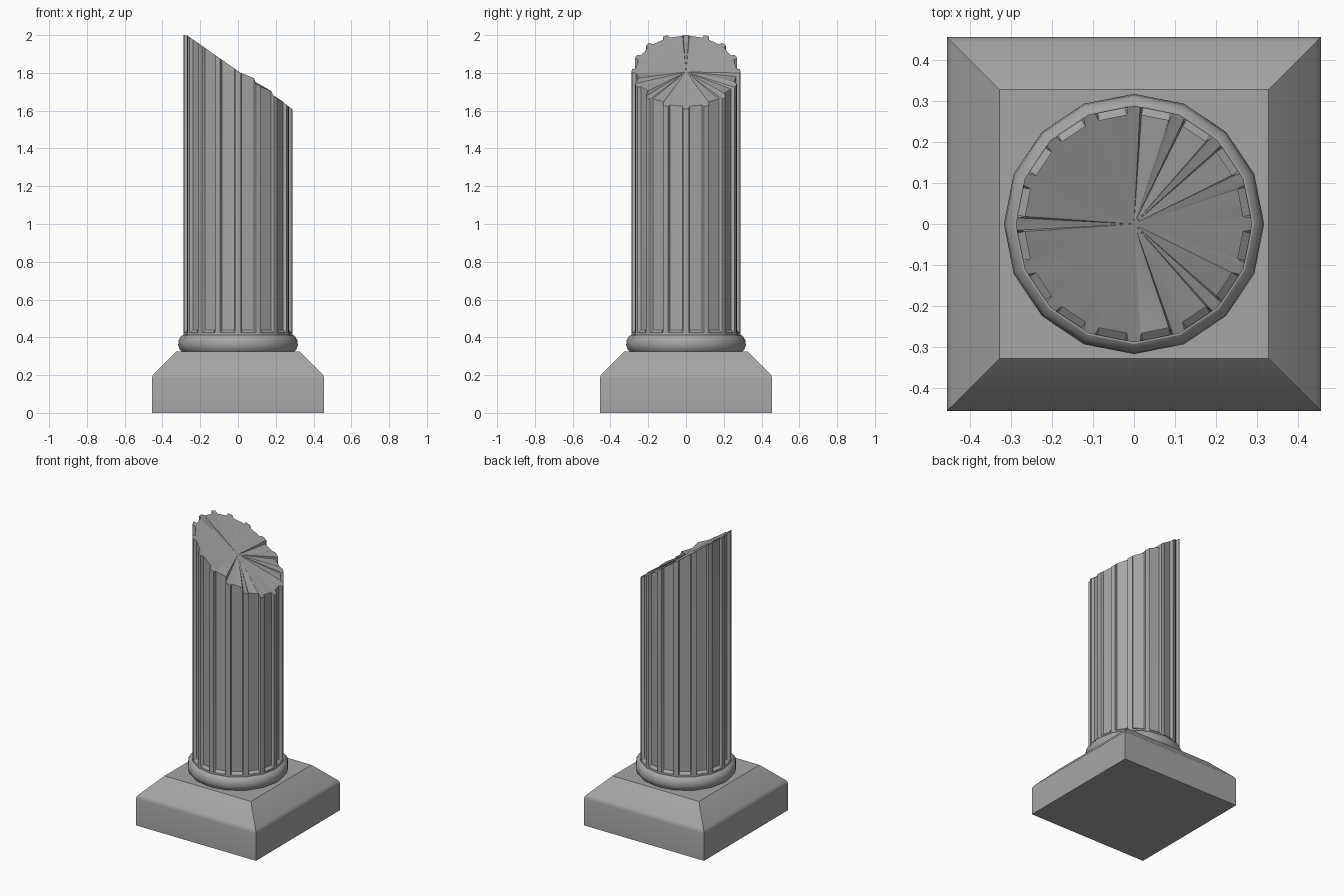
import bpy
import bmesh
import math
import random

random.seed(4)
SIDES = 16
RADIUS = 0.288      # corner radius of the shaft
STEP = 2 * math.pi / SIDES

cube = bpy.data.objects.get("Cube")
if cube:
    bpy.data.objects.remove(cube, do_unlink=True)

stone = bpy.data.materials.new("grey stone")
stone.use_nodes = True
stone.diffuse_color = (0.38, 0.38, 0.38, 1)
bsdf = next(n for n in stone.node_tree.nodes if n.type == 'BSDF_PRINCIPLED')
bsdf.inputs["Base Color"].default_value = stone.diffuse_color


def loft(name, rings, peak=None):
    """Skin a stack of closed rings; the top is a cap, or a fan to a peak."""
    bm = bmesh.new()
    loops = [[bm.verts.new(p) for p in ring] for ring in rings]
    n = len(loops[0])
    for low, high in zip(loops, loops[1:]):
        for i in range(n):
            j = (i + 1) % n
            bm.faces.new((low[i], low[j], high[j], high[i]))
    bm.faces.new(loops[0][::-1])
    if peak:
        tip = bm.verts.new(peak)
        for i in range(n):
            bm.faces.new((loops[-1][i], loops[-1][(i + 1) % n], tip))
    else:
        bm.faces.new(loops[-1])
    bmesh.ops.recalc_face_normals(bm, faces=bm.faces)
    mesh = bpy.data.meshes.new(name)
    bm.to_mesh(mesh)
    bm.free()
    mesh.materials.append(stone)
    obj = bpy.data.objects.new(name, mesh)
    bpy.context.collection.objects.link(obj)
    bpy.ops.object.select_all(action='DESELECT')
    obj.select_set(True)
    bpy.context.view_layer.objects.active = obj
    bpy.ops.object.shade_smooth_by_angle(angle=math.radians(30))
    return obj


def polygon(r, z, sides, turn=0.0):
    return [(r * math.cos(turn + 2 * math.pi * i / sides),
             r * math.sin(turn + 2 * math.pi * i / sides), z) for i in range(sides)]


# Square plinth with a softened shoulder
plinth = [(0.455, 0), (0.455, 0.185), (0.452, 0.197), (0.443, 0.21), (0.328, 0.325)]
loft("plinth", [polygon(w * math.sqrt(2), z, 4, math.pi / 4) for w, z in plinth])

# Rounded base moulding
moulding = [(0.293, 0.32), (0.309, 0.335), (0.317, 0.36), (0.314, 0.385),
            (0.304, 0.403), (0.292, 0.412), (0.27, 0.414)]
loft("base_moulding", [polygon(r, z, SIDES) for r, z in moulding])


# Fluted shaft, snapped off along a slope
def broken_height(x):
    return min(2.0, 1.81 - 0.7 * x)


apothem = RADIUS * math.cos(STEP / 2)
foot, shoulder, floor, top = [], [], [], []
for k in range(SIDES):
    corner = k * STEP
    x, y = RADIUS * math.cos(corner), RADIUS * math.sin(corner)
    foot.append((x, y, 0.39))
    shoulder.append((x, y, 0.425))
    floor.append((x, y, 0.44))
    top.append((x, y, broken_height(x)))
    mid = corner + STEP / 2
    c, s = math.cos(mid), math.sin(mid)
    chip = random.uniform(-0.008, 0.014) if abs(c) < 0.8 else 0
    mid_height = broken_height(0.267 * c) + chip
    # Ridge edge, flute floor, flute floor, ridge edge
    for along, depth in ((-0.041, 0), (-0.034, 0.018), (0.034, 0.018), (0.041, 0)):
        px, py = apothem * c - along * s, apothem * s + along * c
        r = apothem - depth
        fx, fy = r * c - along * s, r * s + along * c
        foot.append((px, py, 0.39))
        shoulder.append((px, py, 0.425))
        floor.append((fx, fy, 0.44))
        if depth and c > -0.1:
            z = mid_height - 0.4 * (fx - r * c)
        else:
            z = broken_height(fx)
        top.append((fx, fy, z))
loft("fluted_shaft", [foot, shoulder, floor, top], peak=(0, 0, 1.805))
